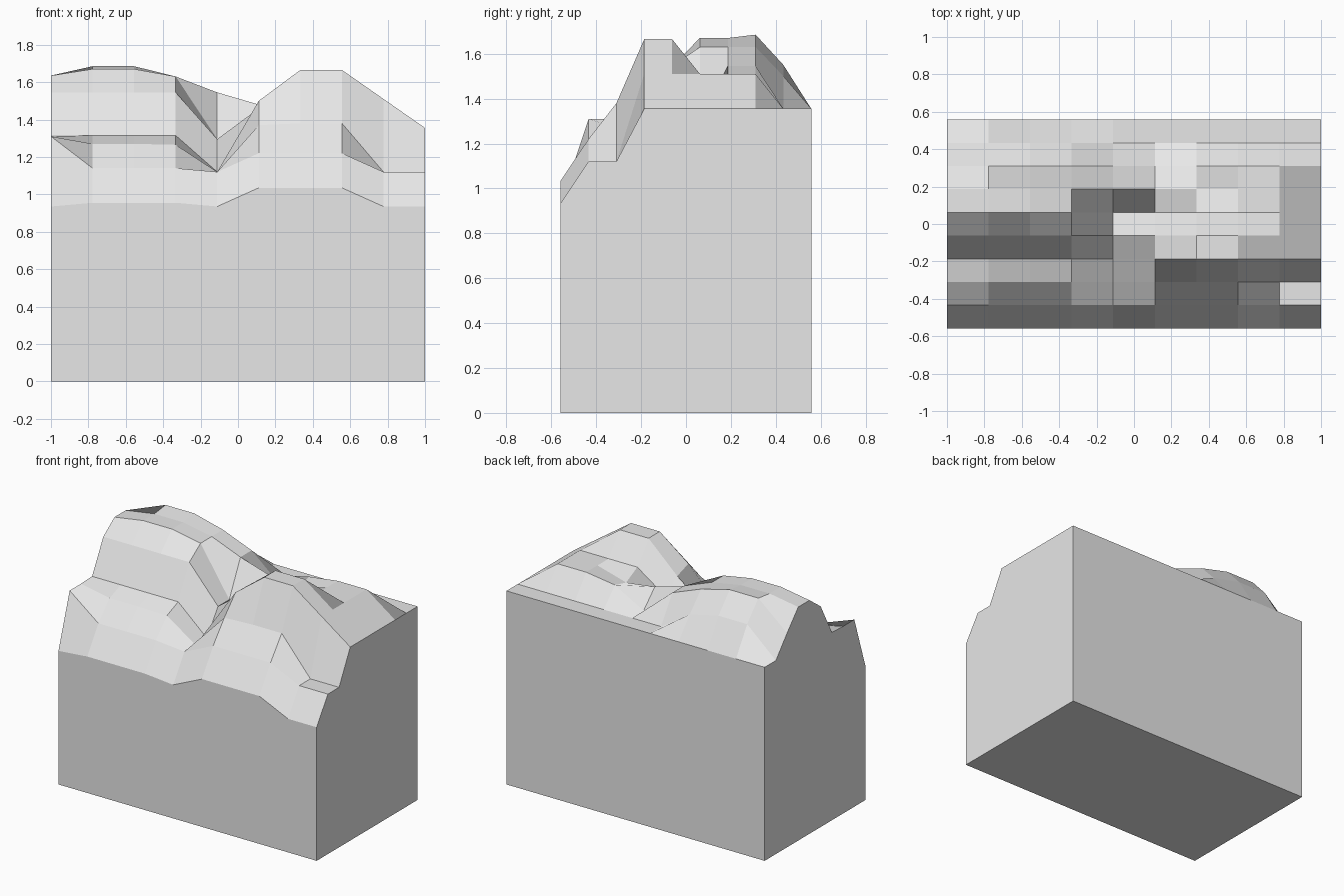
import bpy, bmesh

N = 10
WIDTH, DEPTH = 2.0, 1.116

# Ground heights on a 10 x 10 grid: rows run front to back, columns left to right
HEIGHTS = [
    [.935, .955, .955, .955, .935, 1.035, 1.035, 1.035, .935, .935],
    [1.31, 1.14, 1.14, 1.14, 1.12, 1.22, 1.22, 1.22, 1.12, 1.12],
    [1.31, 1.27, 1.27, 1.265, 1.12, 1.37, 1.38, 1.38, 1.12, 1.12],
    [1.315, 1.315, 1.315, 1.315, 1.12, 1.50, 1.665, 1.665, 1.51, 1.355],
    [1.545, 1.545, 1.545, 1.545, 1.295, 1.46, 1.665, 1.665, 1.51, 1.355],
    [1.635, 1.67, 1.67, 1.63, 1.295, 1.36, 1.51, 1.51, 1.51, 1.355],
    [1.635, 1.67, 1.67, 1.63, 1.545, 1.48, 1.45, 1.51, 1.51, 1.355],
    [1.50, 1.685, 1.685, 1.63, 1.545, 1.36, 1.48, 1.51, 1.51, 1.355],
    [1.355, 1.55, 1.55, 1.50, 1.355, 1.355, 1.355, 1.355, 1.355, 1.355],
    [1.355] * N,
]

stone = bpy.data.materials.new("pale_grey")
stone.diffuse_color = (0.8, 0.8, 0.8, 1)

bm = bmesh.new()

# Hilly top surface
top = [[bm.verts.new((WIDTH * (i / (N - 1) - .5), DEPTH * (j / (N - 1) - .5), z))
        for i, z in enumerate(row)] for j, row in enumerate(HEIGHTS)]
for j in range(N - 1):
    for i in range(N - 1):
        bm.faces.new((top[j][i], top[j][i + 1], top[j + 1][i + 1], top[j + 1][i]))

# Flat base and the four straight walls below the border of the surface
x, y = WIDTH / 2, DEPTH / 2
base = [bm.verts.new(c) for c in ((-x, -y, 0), (x, -y, 0), (x, y, 0), (-x, y, 0))]
bm.faces.new(base[::-1])
borders = [
    top[0],
    [row[-1] for row in top],
    top[-1][::-1],
    [row[0] for row in top][::-1],
]
for k, border in enumerate(borders):
    bm.faces.new([base[k], base[(k + 1) % 4]] + border[::-1])

bmesh.ops.recalc_face_normals(bm, faces=bm.faces)
mesh = bpy.data.meshes.new("terrain_block")
bm.to_mesh(mesh)
bm.free()
mesh.materials.append(stone)
block = bpy.data.objects.new("terrain_block", mesh)
bpy.context.collection.objects.link(block)
